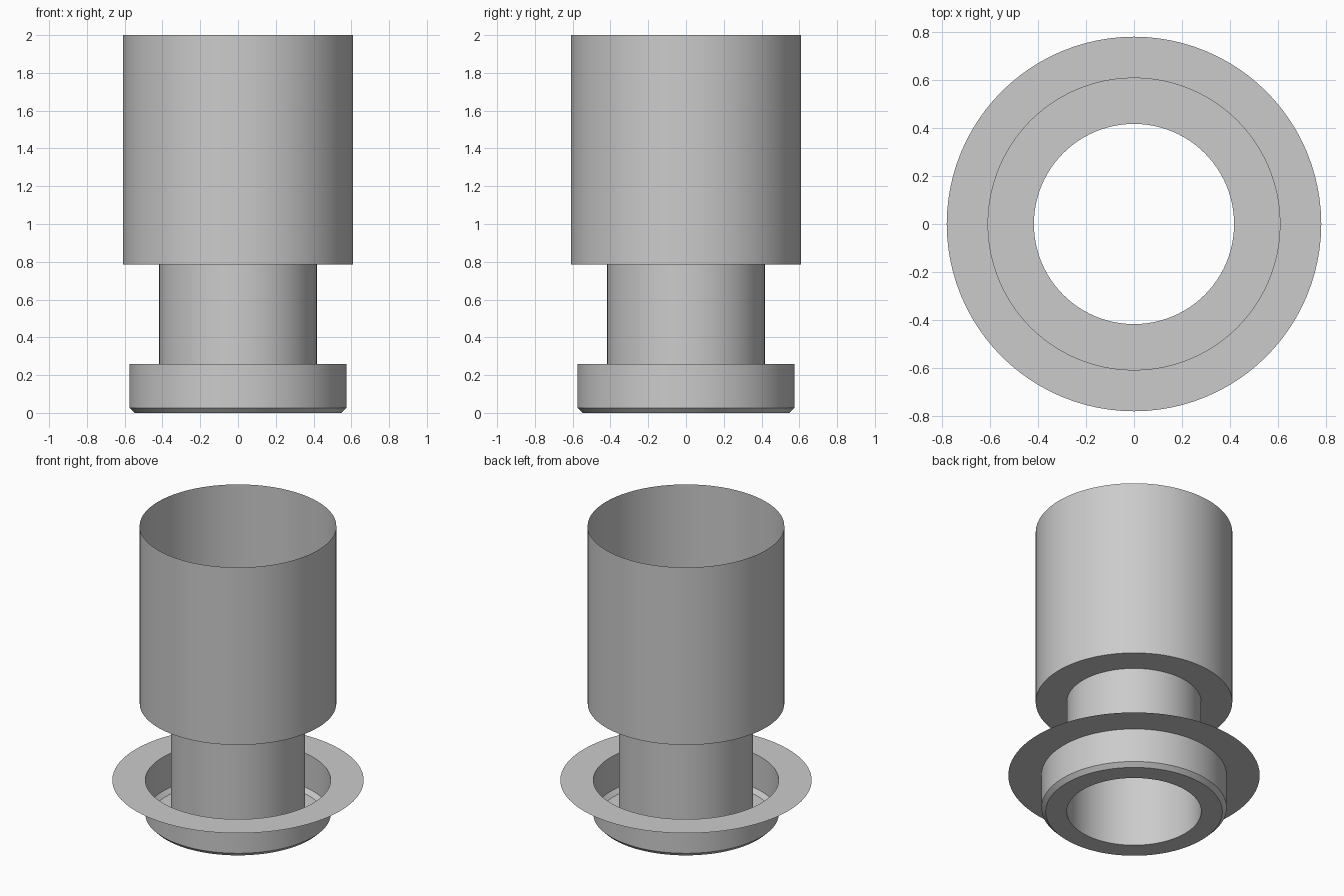
import bpy, bmesh, math

cube = bpy.data.objects.get("Cube")
if cube:
    bpy.data.objects.remove(cube, do_unlink=True)

SEGMENTS = 96
SLEEVE_R, NECK_R, CUP_R, FLANGE_R = 0.61, 0.417, 0.575, 0.78
TOP, STEP, RIM, CHAMFER = 2.0, 0.785, 0.26, 0.027

grey = bpy.data.materials.new("plain grey")
grey.use_nodes = True
colour = (0.6, 0.6, 0.6, 1)
grey.diffuse_color = colour
grey.node_tree.nodes["Principled BSDF"].inputs["Base Color"].default_value = colour


def revolve(name, profile):
    """Thin shell made by turning (radius, height) points around z."""
    bm = bmesh.new()
    rings = []
    for r, z in profile:
        rings.append([bm.verts.new((r * math.cos(a), r * math.sin(a), z))
                      for a in (math.tau * i / SEGMENTS for i in range(SEGMENTS))])
    for low, high in zip(rings, rings[1:]):
        for i in range(SEGMENTS):
            j = (i + 1) % SEGMENTS
            bm.faces.new((low[i], low[j], high[j], high[i]))
    mesh = bpy.data.meshes.new(name)
    bm.to_mesh(mesh)
    bm.free()
    mesh.materials.append(grey)
    obj = bpy.data.objects.new(name, mesh)
    bpy.context.collection.objects.link(obj)
    bpy.ops.object.select_all(action="DESELECT")
    obj.select_set(True)
    bpy.context.view_layer.objects.active = obj
    bpy.ops.object.shade_smooth_by_angle(angle=math.radians(30))


# Wide open sleeve with the step underneath
revolve("upper_sleeve", [(NECK_R, STEP), (SLEEVE_R, STEP), (SLEEVE_R, TOP)])
# Narrow tube through the middle
revolve("neck_tube", [(NECK_R, 0), (NECK_R, STEP)])
# Open trough around the neck, chamfered at the base
revolve("base_cup", [(NECK_R, 0), (CUP_R - CHAMFER, 0), (CUP_R, CHAMFER), (CUP_R, RIM)])
# Flat ring around the rim of the cup
revolve("flange", [(FLANGE_R, RIM), (CUP_R, RIM)])
